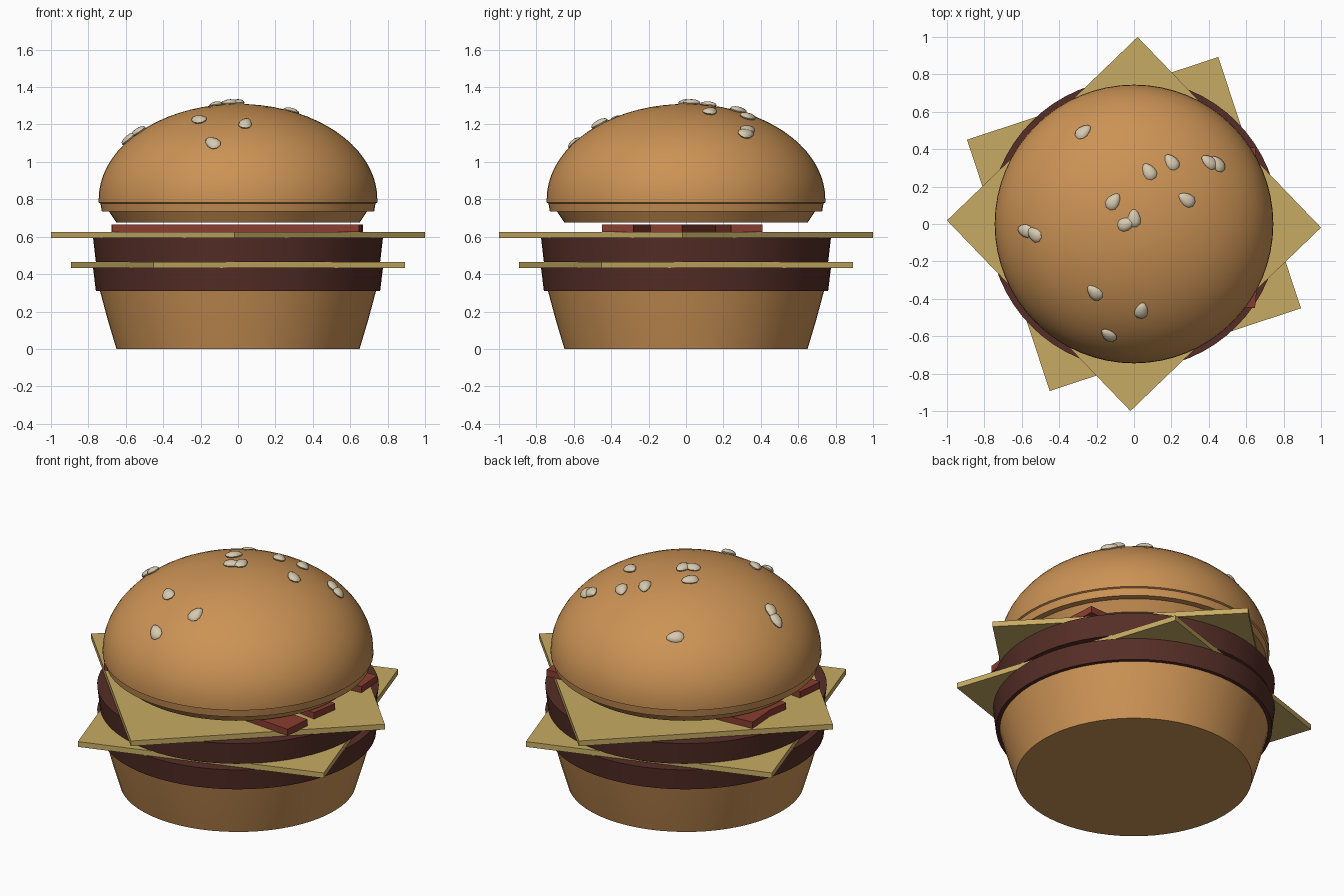
import bpy, bmesh, math
from mathutils import Vector, Matrix

cube = bpy.data.objects.get("Cube")
if cube:
    bpy.data.objects.remove(cube, do_unlink=True)


def material(name, rgb):
    m = bpy.data.materials.new(name)
    m.use_nodes = True
    m.diffuse_color = (*rgb, 1)
    m.node_tree.nodes["Principled BSDF"].inputs["Base Color"].default_value = (*rgb, 1)
    return m


BUN = material("toasted bun", (0.60, 0.29, 0.09))
CHEESE = material("pale cheese", (0.57, 0.41, 0.125))
PATTY = material("dark patty", (0.092, 0.027, 0.020))
BACON = material("red bacon", (0.25, 0.046, 0.028))
SEED = material("sesame cream", (0.68, 0.59, 0.43))


def finish(name, bm, mat, smooth=None):
    bmesh.ops.recalc_face_normals(bm, faces=bm.faces)
    me = bpy.data.meshes.new(name)
    bm.to_mesh(me)
    bm.free()
    me.materials.append(mat)
    ob = bpy.data.objects.new(name, me)
    bpy.context.scene.collection.objects.link(ob)
    if smooth:
        bpy.ops.object.select_all(action='DESELECT')
        ob.select_set(True)
        bpy.context.view_layer.objects.active = ob
        bpy.ops.object.shade_smooth_by_angle(angle=math.radians(smooth))
    return ob


def lathe(name, profile, mat, sides=64):
    """Turn (radius, height) points around z, closing both ends."""
    bm = bmesh.new()
    rings = []
    for r, z in profile:
        if r < 1e-4:
            rings.append([bm.verts.new((0, 0, z))])
        else:
            rings.append([bm.verts.new((r * math.cos(math.tau * i / sides),
                                        r * math.sin(math.tau * i / sides), z))
                          for i in range(sides)])
    for a, b in zip(rings, rings[1:]):
        for i in range(sides):
            j = (i + 1) % sides
            if len(b) == 1:
                bm.faces.new((a[i], a[j], b[0]))
            else:
                bm.faces.new((a[i], a[j], b[j], b[i]))
    for ring in (rings[0], rings[-1]):
        if len(ring) > 1:
            bm.faces.new(ring)
    return finish(name, bm, mat, 30)


def slab(name, center, size, angle, mat):
    """Flat box turned about z."""
    bm = bmesh.new()
    bmesh.ops.create_cube(bm, size=1, matrix=Matrix.Translation(center)
                          @ Matrix.Rotation(math.radians(angle), 4, 'Z')
                          @ Matrix.Diagonal((*size, 1)))
    return finish(name, bm, mat)


# Bottom bun and two patties
lathe("bottom_bun", [(0.65, 0), (0.695, 0.15), (0.738, 0.31)], BUN)
lathe("lower_patty", [(0.76, 0.31), (0.775, 0.435)], PATTY)
lathe("upper_patty", [(0.76, 0.465), (0.775, 0.595)], PATTY)

# Square cheese slices
side = math.sqrt(2)
slab("lower_cheese", (0, 0, 0.45), (side, side, 0.032), 18.2, CHEESE)
slab("upper_cheese", (0, 0, 0.61), (side, side, 0.032), 43.9, CHEESE)

# Three bacon strips fanned across the top slice: y at the -x end, y at the +x end
for name, y0, y1 in (("back", 0.235, 0.325), ("middle", 0.09, -0.105), ("front", -0.24, -0.365)):
    angle = math.atan2(y1 - y0, 1.32)
    slab("bacon_" + name, (-0.005, (y0 + y1) / 2, 0.645),
         (1.32 / math.cos(angle), 0.17, 0.04), math.degrees(angle), BACON)

# Top bun: stepped rim below an elliptical dome
DOME_R, DOME_H, DOME_Z = 0.745, 0.51, 0.80
rim = [(0.65, 0.675), (0.69, 0.735), (0.728, 0.735), (0.735, 0.778), (0.745, 0.782)]
dome = [(DOME_R * math.cos(t), DOME_Z + DOME_H * math.sin(t))
        for t in (math.pi / 2 * i / 18 for i in range(19))]
lathe("top_bun", rim + dome, BUN)

# Sesame seeds: x, y and heading in degrees, laid along the dome surface
SEEDS = [(-0.27, 0.49, 45), (0.08, 0.28, 120), (0.20, 0.33, 125), (0.40, 0.33, 150),
         (0.445, 0.32, 130), (0.28, 0.13, 150), (-0.11, 0.12, 55), (0.0, 0.03, 90),
         (-0.04, 0.0, 20), (-0.58, -0.035, 170), (-0.53, -0.055, 150),
         (-0.21, -0.365, 130), (0.04, -0.46, 80), (-0.135, -0.59, 120)]
for n, (x, y, heading) in enumerate(SEEDS, 1):
    h = math.sqrt(1 - (x * x + y * y) / DOME_R ** 2)
    pos = Vector((x, y, DOME_Z + DOME_H * h))
    normal = Vector((x / DOME_R ** 2, y / DOME_R ** 2, DOME_H * h / DOME_H ** 2)).normalized()
    a = math.radians(heading)
    along = Vector((math.cos(a), math.sin(a), 0))
    along = (along - normal * along.dot(normal)).normalized()
    across = normal.cross(along)
    turn = Matrix((along, across, normal)).transposed().to_4x4()
    bm = bmesh.new()
    bmesh.ops.create_uvsphere(bm, u_segments=10, v_segments=6, radius=1)
    for v in bm.verts:  # narrow one end
        taper = 1 - 0.3 * v.co.x
        v.co = Vector((v.co.x * 0.05, v.co.y * 0.035 * taper, v.co.z * 0.02))
    bmesh.ops.transform(bm, matrix=Matrix.Translation(pos + normal * 0.006) @ turn, verts=bm.verts)
    finish(f"sesame_seed_{n}", bm, SEED, 40)
